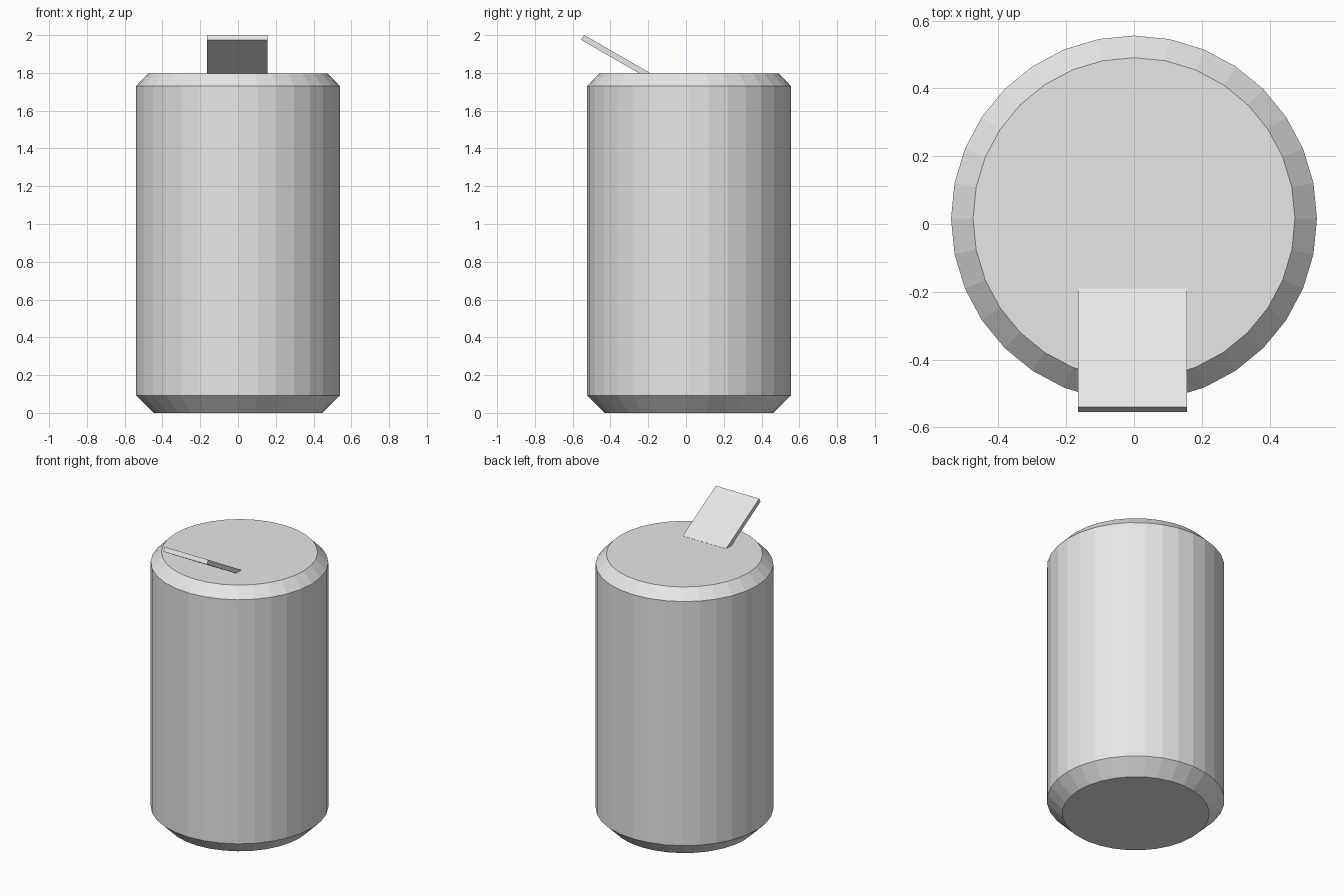
import bpy, bmesh, math
from mathutils import Matrix, Vector

if "Cube" in bpy.data.objects:
    bpy.data.objects.remove(bpy.data.objects["Cube"])

grey = bpy.data.materials.new("light_grey")
grey.diffuse_color = (0.8, 0.8, 0.8, 1)
grey.use_nodes = True
grey.node_tree.nodes["Principled BSDF"].inputs["Base Color"].default_value = grey.diffuse_color


def finish(name, bm):
    bmesh.ops.recalc_face_normals(bm, faces=bm.faces)
    mesh = bpy.data.meshes.new(name)
    bm.to_mesh(mesh)
    bm.free()
    mesh.materials.append(grey)
    obj = bpy.data.objects.new(name, mesh)
    bpy.context.collection.objects.link(obj)
    return obj


# Can body: 32-sided rings with a sloped base and shoulder, flat shaded
SIDES = 32
PROFILE = [(0.447, 0.0), (0.54, 0.093), (0.54, 1.73), (0.475, 1.798)]
bm = bmesh.new()
rings = []
for r, z in PROFILE:
    angles = [2 * math.pi * i / SIDES for i in range(SIDES)]
    rings.append([bm.verts.new((r * math.cos(a), r * math.sin(a) + 0.016, z)) for a in angles])
for low, high in zip(rings, rings[1:]):
    for i in range(SIDES):
        j = (i + 1) % SIDES
        bm.faces.new((low[i], low[j], high[j], high[i]))
bm.faces.new(rings[0][::-1])
bm.faces.new(rings[-1])
finish("can_body", bm)

# Pull tab: thin plate raised 30 degrees towards the front, its rear edge on the lid
WIDTH, LENGTH, THICK = 0.322, 0.404, 0.03
bm = bmesh.new()
bmesh.ops.create_cube(bm, size=1)
bmesh.ops.scale(bm, vec=(WIDTH, LENGTH, THICK), verts=bm.verts)
bmesh.ops.translate(bm, vec=(0, -LENGTH / 2, -THICK / 2), verts=bm.verts)
bmesh.ops.transform(
    bm, verts=bm.verts,
    matrix=Matrix.Translation(Vector((-0.004, -0.19, 1.799))) @ Matrix.Rotation(math.radians(-30), 4, 'X'))
finish("pull_tab", bm)
